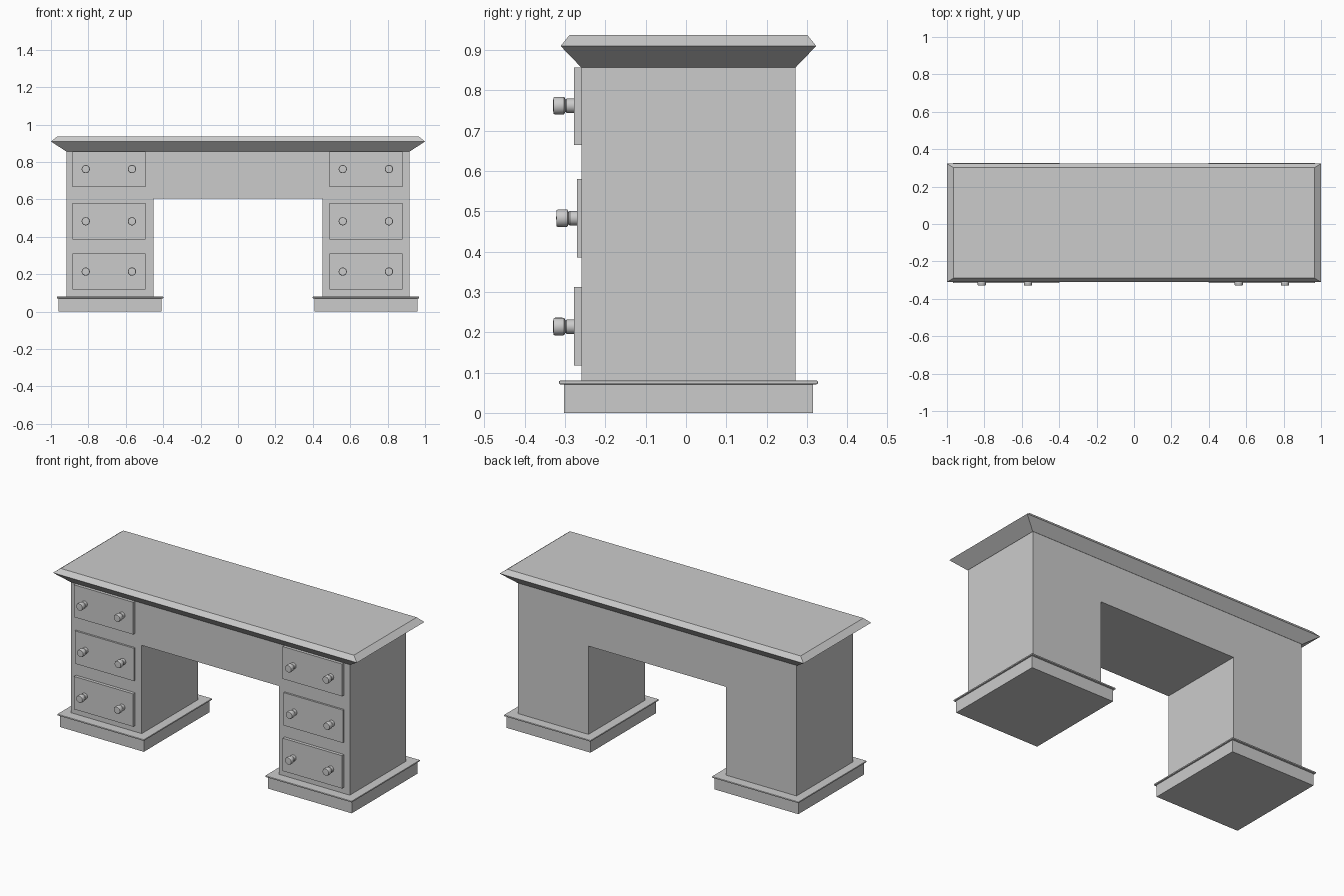
import bpy, bmesh, math
from mathutils import Matrix

if "Cube" in bpy.data.objects:
    bpy.data.objects.remove(bpy.data.objects["Cube"])


def add_mesh(name, bm):
    bmesh.ops.recalc_face_normals(bm, faces=bm.faces)
    mesh = bpy.data.meshes.new(name)
    bm.to_mesh(mesh)
    bm.free()
    obj = bpy.data.objects.new(name, mesh)
    bpy.context.collection.objects.link(obj)
    return obj


def stack(name, levels):
    """Rectangles (x0, x1, y0, y1, z) skinned from bottom to top."""
    bm = bmesh.new()
    rings = [[bm.verts.new((x, y, z)) for x, y in ((a, c), (b, c), (b, d), (a, d))]
             for a, b, c, d, z in levels]
    for lo, hi in zip(rings, rings[1:]):
        for i in range(4):
            j = (i + 1) % 4
            bm.faces.new((lo[i], lo[j], hi[j], hi[i]))
    bm.faces.new(rings[0][::-1])
    bm.faces.new(rings[-1])
    return add_mesh(name, bm)


def box(name, x0, x1, y0, y1, z0, z1):
    return stack(name, [(x0, x1, y0, y1, z0), (x0, x1, y0, y1, z1)])


def knob(name, x, y, z):
    """Turned knob, profile of (radius, distance out from the drawer face)."""
    profile = [(0, -0.004), (0.018, -0.004), (0.018, 0.018), (0.015, 0.021),
               (0.021, 0.024), (0.022, 0.028), (0.022, 0.047), (0.02, 0.051), (0, 0.052)]
    bm = bmesh.new()
    verts = [bm.verts.new((r, 0, h)) for r, h in profile]
    edges = [bm.edges.new(p) for p in zip(verts, verts[1:])]
    bmesh.ops.spin(bm, geom=verts + edges, cent=(0, 0, 0), axis=(0, 0, 1),
                   angle=math.tau, steps=20, use_merge=True)
    bmesh.ops.remove_doubles(bm, verts=bm.verts, dist=1e-5)
    bm.transform(Matrix.Translation((x, y, z)) @ Matrix.Rotation(math.pi / 2, 4, 'X'))
    obj = add_mesh(name, bm)
    bpy.context.view_layer.objects.active = obj
    obj.select_set(True)
    bpy.ops.object.shade_smooth_by_angle(angle=math.radians(35))
    obj.select_set(False)


# Body: an arch-shaped front profile extruded through the full depth
outline = [(-0.917, 0.075), (-0.452, 0.075), (-0.452, 0.605), (0.452, 0.605),
           (0.452, 0.075), (0.917, 0.075), (0.917, 0.858), (-0.917, 0.858)]
bm = bmesh.new()
front = bm.faces.new([bm.verts.new((x, -0.259, z)) for x, z in outline])
ext = bmesh.ops.extrude_face_region(bm, geom=[front], use_keep_orig=True)
bmesh.ops.translate(bm, vec=(0, 0.53, 0),
                    verts=[v for v in ext["geom"] if isinstance(v, bmesh.types.BMVert)])
add_mesh("desk_body", bm)

# Tabletop with sloped underside and chamfered upper edge
stack("tabletop", [(-0.92, 0.92, -0.26, 0.272, 0.857),
                   (-1.0, 1.0, -0.311, 0.323, 0.91),
                   (-0.965, 0.965, -0.289, 0.301, 0.937)])

# Drawer fronts: bottom z, top z, face y, knob z
rows = [("bottom", 0.117, 0.312, -0.278, 0.214),
        ("middle", 0.385, 0.58, -0.27, 0.483),
        ("top", 0.665, 0.857, -0.278, 0.762)]

for side, cx, bx in (("left", -0.69, -0.684), ("right", 0.684, 0.684)):
    # Plinth and its thin rounded lip
    box(side + "_plinth", bx - 0.276, bx + 0.276, -0.302, 0.315, 0, 0.073)
    lip = box(side + "_plinth_lip", bx - 0.285, bx + 0.285, -0.315, 0.327, 0.071, 0.08)
    bev = lip.modifiers.new("Rounding", 'BEVEL')
    bev.width = 0.003
    bev.segments = 2
    # Drawers with two knobs each
    for row, z0, z1, y, kz in rows:
        box(f"{side}_{row}_drawer", cx - 0.195, cx + 0.195, y, -0.25, z0, z1)
        for i, dx in enumerate((-0.124, 0.123)):
            knob(f"{side}_{row}_knob_{i + 1}", cx + dx, y, kz)
